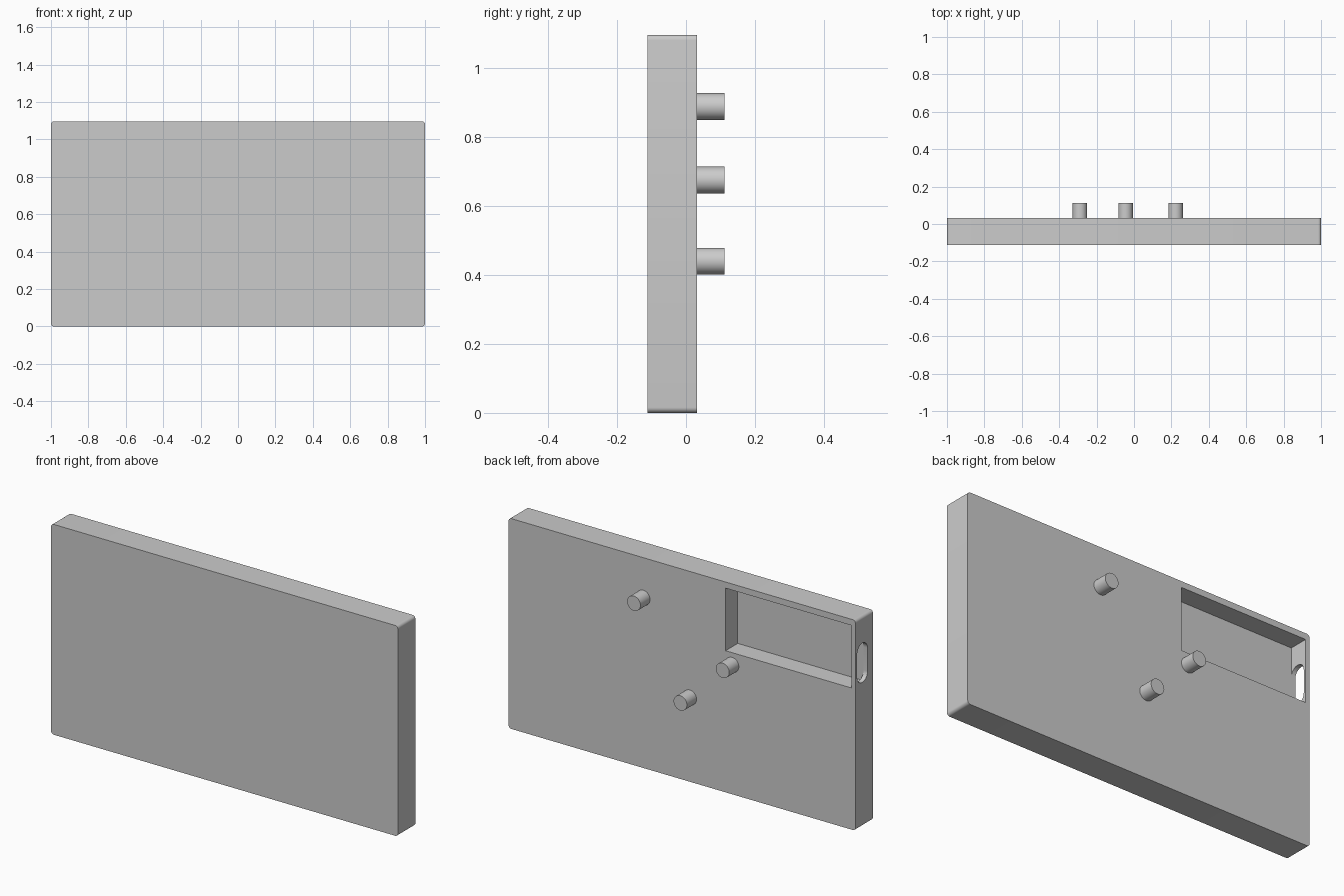
import bpy
import bmesh
import math
from mathutils import Matrix, Vector

cube = bpy.data.objects.get("Cube")
if cube:
    bpy.data.objects.remove(cube, do_unlink=True)

FRONT, BACK, TIP = -0.1115, 0.0325, 0.1115
HEIGHT = 1.096

grey = bpy.data.materials.new("plain_grey")
grey.use_nodes = True
colour = (0.6, 0.6, 0.6, 1)
grey.diffuse_color = colour
grey.node_tree.nodes["Principled BSDF"].inputs["Base Color"].default_value = colour


def add_object(name, bm):
    mesh = bpy.data.meshes.new(name)
    bm.to_mesh(mesh)
    bm.free()
    mesh.materials.append(grey)
    obj = bpy.data.objects.new(name, mesh)
    bpy.context.collection.objects.link(obj)
    return obj


def rounded_box(name, low, high, axis=0, radius=0, segments=6):
    """Box between two corners; edges along the axis are rounded."""
    low, high = Vector(low), Vector(high)
    bm = bmesh.new()
    bmesh.ops.create_cube(bm, size=1)
    bmesh.ops.scale(bm, vec=high - low, verts=bm.verts)
    bmesh.ops.translate(bm, vec=(low + high) / 2, verts=bm.verts)
    if radius:
        edges = [e for e in bm.edges
                 if abs(e.verts[0].co[axis] - e.verts[1].co[axis]) > 1e-4]
        bmesh.ops.bevel(bm, geom=edges, offset=radius, segments=segments,
                        profile=0.5, affect='EDGES')
    return add_object(name, bm)


def smooth(obj):
    bpy.ops.object.select_all(action='DESELECT')
    obj.select_set(True)
    bpy.context.view_layer.objects.active = obj
    bpy.ops.object.shade_smooth_by_angle(angle=math.radians(30))


def cut(target, cutter):
    mod = target.modifiers.new(cutter.name, 'BOOLEAN')
    mod.operation = 'DIFFERENCE'
    mod.solver = 'EXACT'
    mod.object = cutter
    bpy.context.view_layer.objects.active = target
    bpy.ops.object.modifier_apply(modifier=mod.name)
    bpy.data.objects.remove(cutter, do_unlink=True)


# Panel with softly rounded outline corners
panel = rounded_box("panel", (-1, FRONT, 0), (1, BACK, HEIGHT), 1, 0.016)

# Rectangular pocket in the back
cut(panel, rounded_box("pocket_cutter", (-0.977, BACK - 0.1, 0.738),
                       (-0.251, BACK + 0.1, 1.064)))

# Rounded slot through the thin end wall into the pocket
cut(panel, rounded_box("slot_cutter", (-1.1, -0.067, 0.752),
                       (-0.95, 0.019, 0.956), 0, 0.0425, 10))
smooth(panel)

# Three round pegs on the back
for name, x, z in (("upper_peg", 0.223, 0.888),
                   ("middle_peg", -0.289, 0.675),
                   ("lower_peg", -0.045, 0.44)):
    bm = bmesh.new()
    bmesh.ops.create_cone(bm, cap_ends=True, segments=40, radius1=0.0385,
                          radius2=0.0385, depth=TIP - BACK + 0.01)
    place = Matrix.Translation((x, (TIP + BACK - 0.01) / 2, z))
    bmesh.ops.transform(bm, verts=bm.verts,
                        matrix=place @ Matrix.Rotation(math.pi / 2, 4, 'X'))
    smooth(add_object(name, bm))
